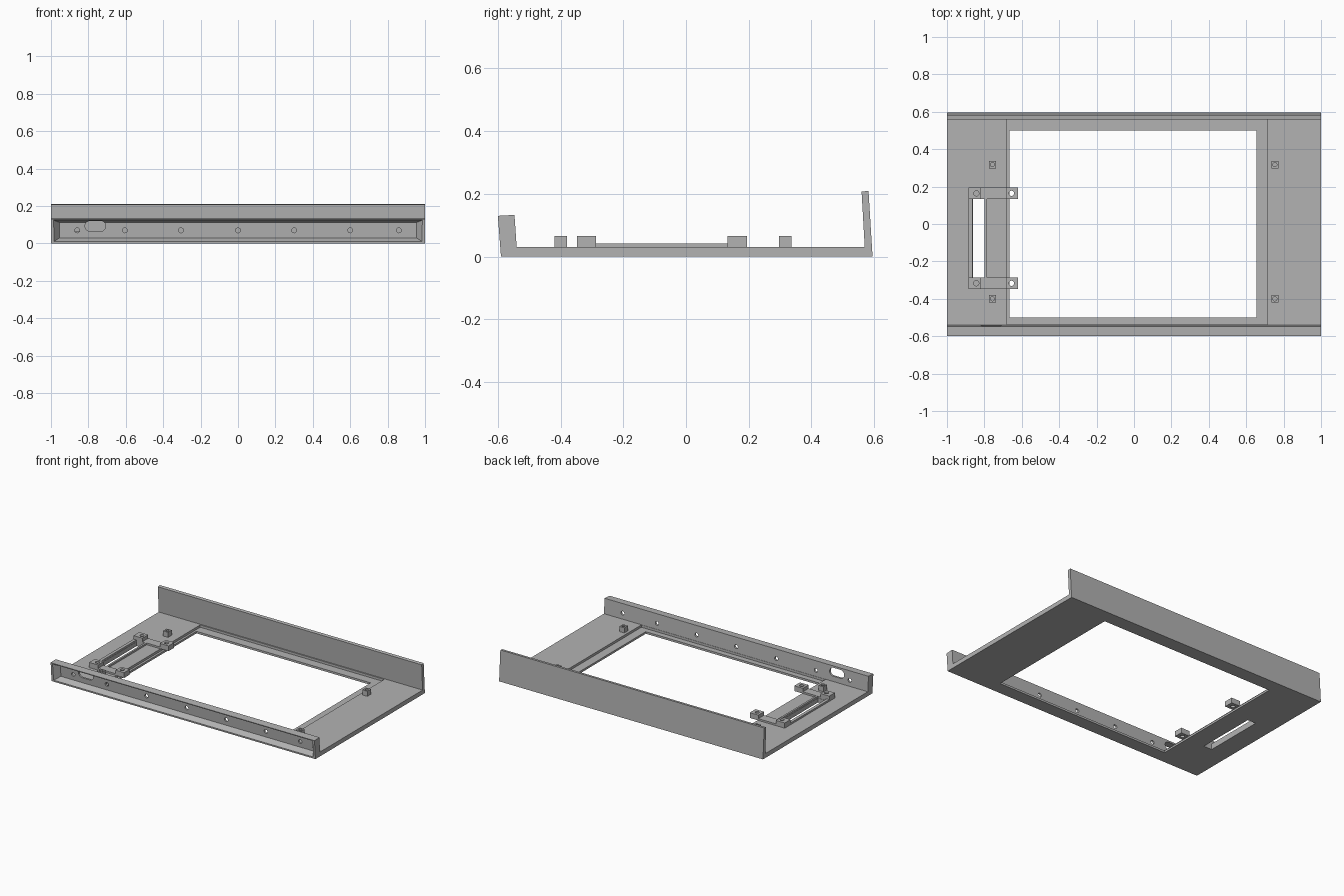
import bpy, bmesh
from mathutils import Vector

if "Cube" in bpy.data.objects:
    bpy.data.objects.remove(bpy.data.objects["Cube"], do_unlink=True)

grey = bpy.data.materials.new("plain grey")
grey.use_nodes = True
grey.diffuse_color = (0.45, 0.45, 0.45, 1)
grey.node_tree.nodes["Principled BSDF"].inputs["Base Color"].default_value = grey.diffuse_color


def finish(name, bm):
    bmesh.ops.recalc_face_normals(bm, faces=bm.faces)
    mesh = bpy.data.meshes.new(name)
    bm.to_mesh(mesh)
    bm.free()
    mesh.materials.append(grey)
    obj = bpy.data.objects.new(name, mesh)
    bpy.context.collection.objects.link(obj)
    return obj


def loft(name, bottom, top):
    """Solid between two matching loops of points."""
    bm = bmesh.new()
    a = [bm.verts.new(p) for p in bottom]
    b = [bm.verts.new(p) for p in top]
    bm.faces.new(a)
    bm.faces.new(b)
    for i in range(len(a)):
        j = (i + 1) % len(a)
        bm.faces.new((a[i], a[j], b[j], b[i]))
    return finish(name, bm)


def box(name, x0, x1, y0, y1, z0, z1):
    loop = [(x0, y0), (x1, y0), (x1, y1), (x0, y1)]
    return loft(name, [(x, y, z0) for x, y in loop], [(x, y, z1) for x, y in loop])


def rod(name, centre, radius, depth, axis, sides=24):
    bm = bmesh.new()
    bmesh.ops.create_cone(bm, cap_ends=True, segments=sides, radius1=radius,
                          radius2=radius, depth=depth)
    turn = Vector((0, 0, 1)).rotation_difference(Vector(axis)).to_matrix()
    bmesh.ops.rotate(bm, verts=bm.verts, matrix=turn)
    bmesh.ops.translate(bm, verts=bm.verts, vec=centre)
    return finish(name, bm)


def cut(obj, cutter):
    mod = obj.modifiers.new("cut", "BOOLEAN")
    mod.operation = "DIFFERENCE"
    mod.solver = "EXACT"
    mod.object = cutter
    bpy.context.view_layer.objects.active = obj
    bpy.ops.object.modifier_apply(modifier=mod.name)
    bpy.data.objects.remove(cutter, do_unlink=True)


# Tray: floor, leaning front rail and tall back wall in one side profile
profile = [(-0.59, 0), (0.595, 0), (0.582, 0.21), (0.56, 0.207), (0.57, 0.03),
           (-0.54, 0.03), (-0.547, 0.133), (-0.6, 0.13)]
tray = loft("tray", [(-1, y, z) for y, z in profile], [(1, y, z) for y, z in profile])

# Lowered middle floor, large window and cable slot
cut(tray, box("floor_recess", -0.68, 0.715, -0.538, 0.562, 0.014, 0.04))
cut(tray, box("window", -0.665, 0.655, -0.5, 0.5, -0.1, 0.1))
cut(tray, box("cable_slot", -0.862, -0.8, -0.285, 0.135, -0.1, 0.1))


# Tapered channel along the front rail
def channel_loop(half, low, high, y_low, y_high):
    return [(-half, y_low, low), (half, y_low, low), (half, y_high, high), (-half, y_high, high)]


cut(tray, loft("rail_channel", channel_loop(0.992, 0.005, 0.127, -0.602, -0.608),
               channel_loop(0.955, 0.03, 0.112, -0.553, -0.559)))

# Screw holes and oval opening in the rail
for x in (-0.86, -0.605, -0.305, 0, 0.3, 0.6, 0.86):
    cut(tray, rod("screw_hole", (x, -0.56, 0.07), 0.013, 0.2, (0, 1, 0)))
for x in (-0.79, -0.735):
    cut(tray, rod("oval_end", (x, -0.56, 0.093), 0.028, 0.2, (0, 1, 0)))
cut(tray, box("oval_middle", -0.79, -0.735, -0.66, -0.46, 0.065, 0.121))

# Four small mounting posts
for side, x in (("right", -0.757), ("left", 0.753)):
    for end, y in (("front", -0.4), ("back", 0.317)):
        post = box(f"{end}_{side}_post", x - 0.019, x + 0.019, y - 0.02, y + 0.02, 0.029, 0.065)
        cut(post, rod("post_hole", (x, y, 0.065), 0.011, 0.05, (0, 0, 1), 16))

# Bracket around the cable slot: corner blocks, links and side bars
for end, y0, y1 in (("front", -0.347, -0.287), ("back", 0.133, 0.195)):
    for place, x0, x1, hole in (("outer", -0.885, -0.818, -0.843),
                                ("inner", -0.685, -0.62, -0.655)):
        block = box(f"{end}_{place}_bracket_block", x0, x1, y0, y1, 0.03, 0.066)
        cut(block, rod("block_hole", (hole, (y0 + y1) / 2, 0.05), 0.014, 0.1, (0, 0, 1)))
    box(f"{end}_bracket_link", -0.818, -0.685, y0, y1, 0.028, 0.042)
for place, x0, x1 in (("outer", -0.885, -0.864), ("inner", -0.798, -0.785)):
    box(f"{place}_bracket_bar", x0, x1, -0.287, 0.133, 0.028, 0.042)
